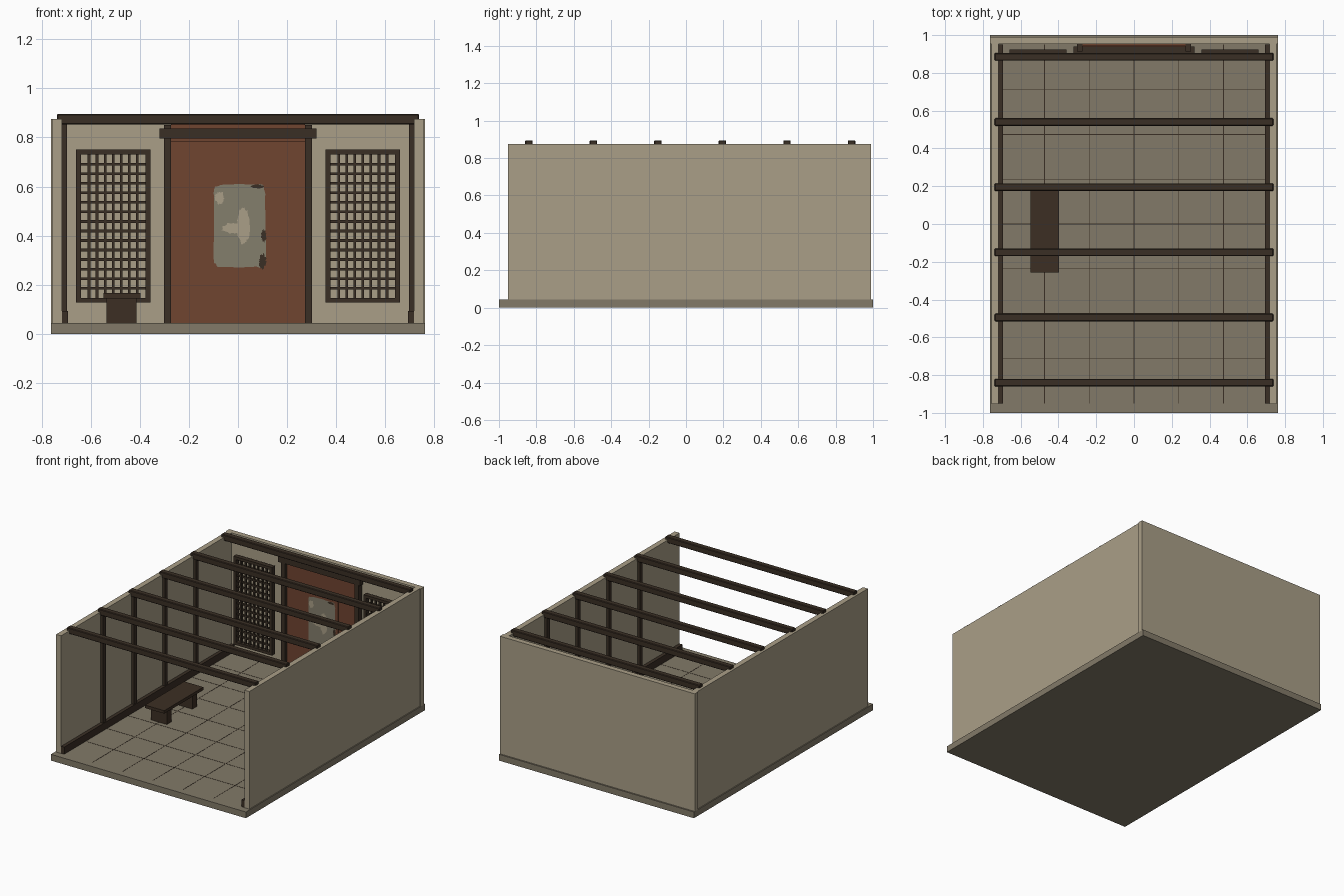
import bpy, bmesh, math, random

random.seed(4)
cube = bpy.data.objects.get("Cube")
if cube:
    bpy.data.objects.remove(cube, do_unlink=True)


def material(name, r, g, b):
    m = bpy.data.materials.new(name)
    m.use_nodes = True
    m.diffuse_color = (r, g, b, 1)
    m.node_tree.nodes["Principled BSDF"].inputs["Base Color"].default_value = (r, g, b, 1)
    return m


PLASTER = material("plaster", 0.40, 0.345, 0.245)
STONE = material("floor stone", 0.225, 0.195, 0.14)
WOOD = material("dark wood", 0.042, 0.028, 0.018)
BENCH = material("bench wood", 0.045, 0.028, 0.017)
RED = material("red lacquer", 0.16, 0.058, 0.03)
FADED = material("faded paint", 0.23, 0.21, 0.15)


def finish(name, bm, mat):
    mesh = bpy.data.meshes.new(name)
    bm.to_mesh(mesh)
    bm.free()
    mesh.materials.append(mat)
    obj = bpy.data.objects.new(name, mesh)
    bpy.context.collection.objects.link(obj)
    return obj


def add_box(bm, x, y, z):
    """Add a box given as (low, high) ranges."""
    verts = bmesh.ops.create_cube(bm, size=1)["verts"]
    for v in verts:
        v.co = [lo + (hi - lo) * (c + 0.5) for c, (lo, hi) in zip(v.co, (x, y, z))]


def boxes(name, mat, *ranges):
    bm = bmesh.new()
    for r in ranges:
        add_box(bm, *r)
    return finish(name, bm, mat)


def around(c, width):
    return (c - width / 2, c + width / 2)


def mirrored(side, lo, hi):
    return tuple(sorted((side * lo, side * hi)))


FLOOR, TOP, BACK = 0.044, 0.875, 0.952
SIDES = {"left": 1, "right": -1}

# Floor slab and thin paving joints
boxes("floor_slab", STONE, ((-0.762, 0.762), (-1, 1), (0, FLOOR)))
tile = 0.237
joint_z = (FLOOR - 0.002, FLOOR + 0.001)
joints = [(around(i * tile, 0.003), (-0.95, 0.95), joint_z) for i in range(-2, 3)]
joints += [((-0.7, 0.7), around(i * tile, 0.003), joint_z) for i in range(-3, 4)]
boxes("paving_joints", WOOD, *joints)

# Walls
boxes("back_wall", PLASTER, ((-0.762, 0.762), (BACK, 0.99), (FLOOR, TOP)))
for label, s in SIDES.items():
    boxes(label + "_wall", PLASTER, (mirrored(s, 0.717, 0.755), (-BACK, BACK), (FLOOR, TOP)))

# Ceiling beams
beam_ys = [-0.84 + 0.345 * i for i in range(6)]
for i, y in enumerate(beam_ys):
    beam = boxes(f"ceiling_beam_{i + 1}", WOOD, ((-0.738, 0.738), around(y, 0.04), (0.853, 0.895)))
    bevel = beam.modifiers.new("bevel", "BEVEL")
    bevel.width = 0.004
    bevel.segments = 1

# Wall posts and skirting rails
for label, s in SIDES.items():
    posts = [(mirrored(s, 0.697, 0.718), around(y, 0.03), (FLOOR, 0.86)) for y in beam_ys[1:5]]
    boxes(label + "_wall_posts", WOOD, *posts)
    boxes(label + "_skirting", WOOD, (mirrored(s, 0.693, 0.718), (-0.95, 0.95), (FLOOR, 0.094)))

# Lattice windows
z0, z1, rim = 0.127, 0.75, 0.02
for label, s in SIDES.items():
    x0, x1 = mirrored(s, 0.357, 0.66)
    depth = (0.89, 0.923)
    boxes(label + "_window_frame", WOOD,
          ((x0, x0 + rim), depth, (z0, z1)), ((x1 - rim, x1), depth, (z0, z1)),
          ((x0 + rim, x1 - rim), depth, (z0, z0 + rim)),
          ((x0 + rim, x1 - rim), depth, (z1 - rim, z1)))
    columns, rows = 8, 15
    w, h = x1 - x0 - 2 * rim, z1 - z0 - 2 * rim
    bars = [(around(x0 + rim + w * i / columns, 0.011), (0.9, 0.914), (z0 + rim, z1 - rim))
            for i in range(1, columns)]
    bars += [((x0 + rim, x1 - rim), (0.902, 0.916), around(z0 + rim + h * i / rows, 0.011))
             for i in range(1, rows)]
    boxes(label + "_window_lattice", WOOD, *bars)

# Door with jambs, lintel and central plaque
boxes("door_surround", RED, ((-0.272, 0.272), (0.943, 0.956), (FLOOR, 0.855)))
boxes("door_leaf", RED, ((-0.272, 0.272), (0.935, 0.945), (FLOOR, 0.785)))
for label, s in SIDES.items():
    boxes(label + "_door_jamb", WOOD, (mirrored(s, 0.272, 0.302), (0.912, 0.952), (FLOOR, 0.85)))
boxes("door_lintel", WOOD, ((-0.32, 0.32), (0.905, 0.94), (0.795, 0.837)))
boxes("door_plaque", RED, ((-0.13, 0.13), (0.929, 0.936), (0.237, 0.628)))


def patch(name, mat, x, z, rx, rz, y, square=1.0, rough=0.04, points=40):
    """Ragged flat paint patch facing the front."""
    bm = bmesh.new()
    ring = []
    for i in range(points):
        a = math.tau * i / points
        c, d = math.cos(a), math.sin(a)
        k = 1 + random.uniform(-rough, rough)
        ring.append(bm.verts.new((x + rx * k * math.copysign(abs(c) ** square, c), y,
                                  z + rz * k * math.copysign(abs(d) ** square, d))))
    bm.faces.new(ring)
    return finish(name, bm, mat)


# Worn painting on the plaque
patch("painting_ground", FADED, 0.007, 0.44, 0.106, 0.17, 0.927, square=0.22, rough=0.025)
patch("painting_figure", PLASTER, 0.022, 0.44, 0.026, 0.075, 0.925, rough=0.1)
patch("painting_drape", PLASTER, -0.02, 0.43, 0.045, 0.022, 0.9255, rough=0.15)
patch("painting_corner", PLASTER, -0.075, 0.555, 0.018, 0.025, 0.925, rough=0.2)
patch("painting_stain_low", WOOD, 0.1, 0.295, 0.014, 0.03, 0.925, rough=0.2)
patch("painting_stain_mid", WOOD, 0.105, 0.4, 0.01, 0.025, 0.925, rough=0.2)
patch("painting_stain_top", WOOD, 0.08, 0.6, 0.025, 0.008, 0.925, rough=0.2)

# Bench
boxes("bench_seat", BENCH, ((-0.547, -0.397), (-0.257, 0.18), (0.145, 0.166)))
boxes("bench_legs", BENCH,
      *[((-0.535, -0.413), around(y, 0.05), (FLOOR, 0.146)) for y in (-0.18, 0.105)])
